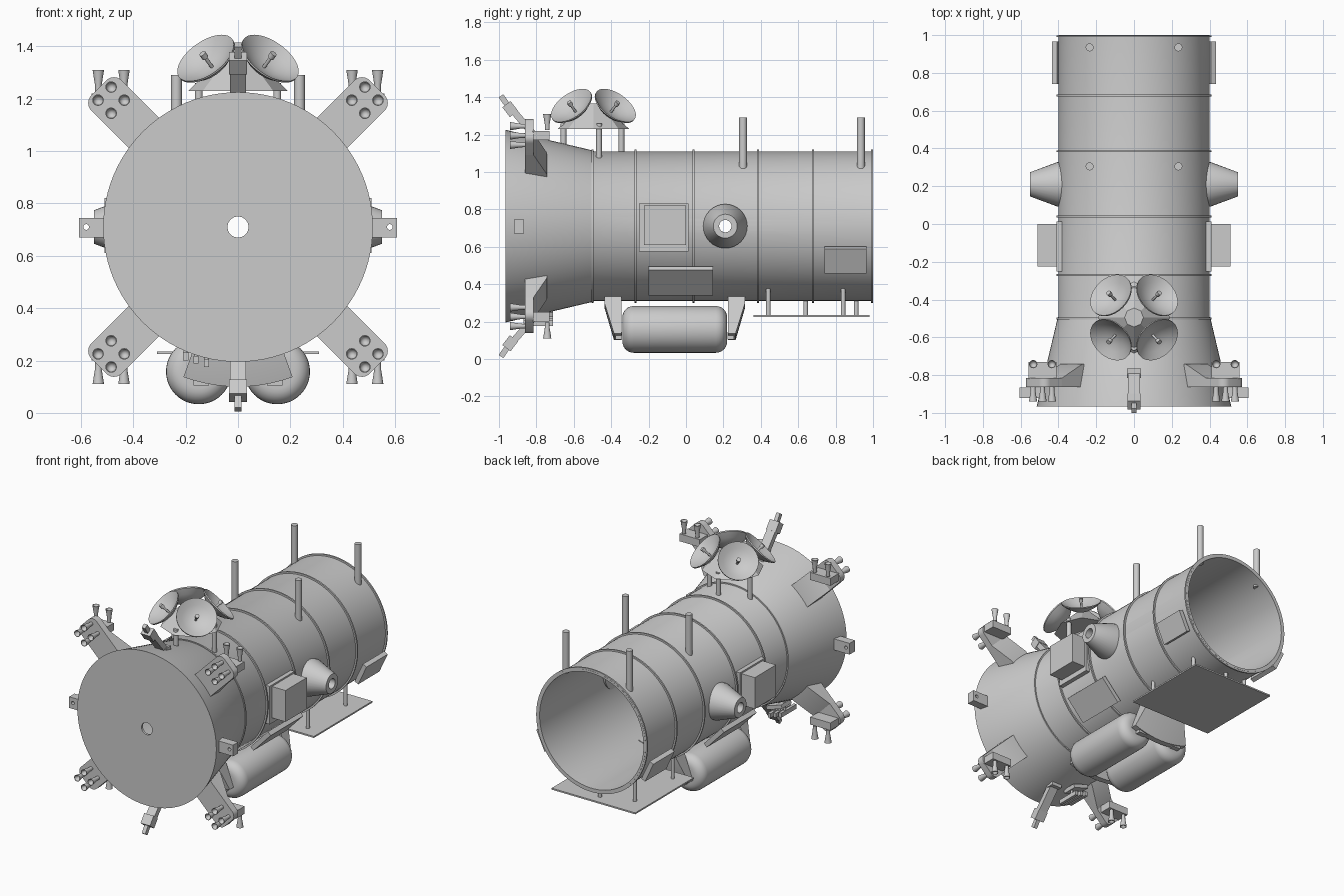
import bpy, bmesh
from math import radians, sin, cos, pi
from mathutils import Matrix, Vector

cube = bpy.data.objects.get("Cube")
if cube:
    bpy.data.objects.remove(cube)

grey = bpy.data.materials.new("plain_grey")
grey.use_nodes = True
grey.diffuse_color = (0.6, 0.6, 0.6, 1)
grey.node_tree.nodes["Principled BSDF"].inputs["Base Color"].default_value = (0.6, 0.6, 0.6, 1)

AXIS = 0.71          # height of the hull axis
parts = []


def finish(name, bm, matrix=Matrix()):
    bmesh.ops.transform(bm, matrix=matrix, verts=bm.verts)
    bmesh.ops.remove_doubles(bm, verts=bm.verts, dist=1e-5)
    bmesh.ops.recalc_face_normals(bm, faces=bm.faces)
    mesh = bpy.data.meshes.new(name)
    bm.to_mesh(mesh)
    bm.free()
    mesh.materials.append(grey)
    ob = bpy.data.objects.new(name, mesh)
    bpy.context.collection.objects.link(ob)
    parts.append(ob)
    return ob


def aim(origin, direction):
    rot = Vector(direction).to_track_quat('Z', 'Y').to_matrix().to_4x4()
    return Matrix.Translation(origin) @ rot


def lathe(name, profile, matrix, seg=32, start=0, sweep=360):
    """Spin a closed (radius, height) outline about local z."""
    bm = bmesh.new()
    turn = Matrix.Rotation(radians(start), 3, 'Z')
    vs = [bm.verts.new(turn @ Vector((r, 0, h))) for r, h in profile]
    face = bm.faces.new(vs)
    full = sweep == 360
    geom = list(face.edges) if full else [face] + list(face.edges) + vs
    if full:
        bm.faces.remove(face)
    bmesh.ops.spin(bm, geom=geom, axis=(0, 0, 1), cent=(0, 0, 0),
                   angle=radians(sweep), steps=seg, use_duplicate=False)
    if full:
        bmesh.ops.remove_doubles(bm, verts=bm.verts, dist=1e-5)
        bmesh.ops.dissolve_degenerate(bm, edges=bm.edges, dist=1e-6)
    return finish(name, bm, matrix)


def rod(name, p0, p1, r0, r1=None, seg=20):
    p0, p1 = Vector(p0), Vector(p1)
    bm = bmesh.new()
    bmesh.ops.create_cone(bm, cap_ends=True, segments=seg, radius1=r0,
                          radius2=r0 if r1 is None else r1, depth=(p1 - p0).length)
    return finish(name, bm, aim((p0 + p1) / 2, p1 - p0))


def box(name, size, matrix):
    bm = bmesh.new()
    bmesh.ops.create_cube(bm, size=1)
    return finish(name, bm, matrix @ Matrix.Diagonal((*size, 1)))


def bar(name, p0, p1, width, thick):
    p0, p1 = Vector(p0), Vector(p1)
    return box(name, (width, thick, (p1 - p0).length), aim((p0 + p1) / 2, p1 - p0))


def prism(name, outline, depth0, depth1, matrix):
    bm = bmesh.new()
    face = bm.faces.new([bm.verts.new((u, v, depth0)) for u, v in outline])
    new = bmesh.ops.extrude_face_region(bm, geom=[face])["geom"]
    bmesh.ops.translate(bm, vec=(0, 0, depth1 - depth0),
                        verts=[g for g in new if isinstance(g, bmesh.types.BMVert)])
    if face.is_valid and all(len(e.link_faces) > 2 for e in face.edges):
        bm.faces.remove(face)
    return finish(name, bm, matrix)


def bore(ob, p0, p1, r):
    """Drill a round hole through a part."""
    cutter = rod("cutter", p0, p1, r, seg=24)
    parts.remove(cutter)
    cutter.hide_render = True
    mod = ob.modifiers.new("bore", 'BOOLEAN')
    mod.operation, mod.object, mod.solver = 'DIFFERENCE', cutter, 'EXACT'
    bpy.context.view_layer.objects.active = ob
    bpy.ops.object.modifier_apply(modifier=mod.name)
    bpy.data.objects.remove(cutter)


def frame(x, y, z, origin=(0, 0, AXIS)):
    m = Matrix((x, y, z)).transposed().to_4x4()
    return Matrix.Translation(origin) @ m


HULL = Matrix.Translation((0, 0, AXIS)) @ Matrix.Rotation(-pi / 2, 4, 'X')

# Hollow hull with flared nose and pierced front wall
hull = lathe("hull", [(.04, -.965), (.515, -.965), (.405, -.5), (.4, -.49), (.4, 1),
                      (.385, 1), (.385, -.5), (.485, -.95), (.04, -.95)], HULL, 96)
bore(hull, (-.7, .21, AXIS), (.7, .21, AXIS), .033)

# Hull seam rings
for y in (-.5, -.27, .04, .385, .68, .994):
    lathe("seam_ring", [(.39, y - .005), (.411, y - .005), (.411, y + .005), (.39, y + .005)], HULL, 96)

for s in (-1, 1):
    # Side ports
    lathe("side_port", [(.033, .37), (.118, .37), (.118, .405), (.064, .55), (.033, .55)],
          aim((0, .21, AXIS), (s, 0, 0)))
    # Side equipment boxes with flanges
    box("side_box", (.16, .225, .21), Matrix.Translation((s * .43, -.113, .715)))
    box("side_box_flange", (.03, .265, .255), Matrix.Translation((s * .395, -.118, .703)))
    # Nose brackets
    bracket = box("nose_bracket", (.137, .055, .075), Matrix.Translation((s * .5385, -.8925, .7075)))
    bore(bracket, (s * .58, -1, AXIS), (s * .58, -.8, AXIS), .011)
    # Flat skin panels, tilted below the horizontal
    for name, tilt, r, y, length, width in (("aft_panel", 25, .43, .853, .225, .146),
                                            ("belly_panel", 43.5, .425, -.028, .345, .186)):
        a = radians(tilt)
        out = Vector((s * cos(a), 0, -sin(a)))
        along = Vector((0, 1, 0))
        box(name, (width, length, .03),
            frame(out.cross(along), along, out, Vector((0, y, AXIS)) + out * r))
    # Tall masts on the upper hull
    for y in (.305, .935):
        rod("mast", (s * .235, y, 1.015), (s * .235, y, 1.29), .021)

# Thruster pods on diagonal arms
ARC = [i * pi / 12 for i in range(7)]
tip = [(.71 + .042 * sin(a), .04 + .042 * cos(a)) for a in ARC]
plate = [(.44, .082)] + tip + [(u, -v) for u, v in reversed(tip)] + [(.44, -.082)]
wedge = [(.4, -.862), (.62, -.862), (.62, -.815), (.47, -.742), (.4, -.742)]
BELL = [(0, 0), (.012, 0), (.013, .03), (.022, .085), (.019, .085), (0, .04)]
FWD = Vector((0, 1, 0))
for sx in (-1, 1):
    for sz in (-1, 1):
        u = Vector((sx, 0, sz)).normalized()
        v = Vector((-sx, 0, sz)).normalized()
        prism("arm_plate", plate, -.862, -.815, frame(u, v, FWD))
        prism("arm_wedge", wedge, -.082, .082, frame(u, FWD, v))
        hub = Vector((sx * .4845, 0, AXIS + sz * .4845))
        box("thruster_block", (.15, .09, .05), Matrix.Translation(hub + FWD * -.775))
        for dx, dz in ((.05, 0), (-.05, 0), (0, .05), (0, -.05)):
            lathe("forward_nozzle", BELL, aim(hub + Vector((dx, -.855, dz)), (0, -1, 0)), 20)
        for dx in (-.049, .049):
            lathe("vertical_nozzle", BELL, aim(hub + Vector((dx, -.742, sz * .03)), (0, 0, sz)), 20)

# Angled probes above and below the nose
for sz in (-1, 1):
    def at(y, h):
        return (0, y, AXIS + sz * h)
    bar("probe_arm", at(-.78, .45), at(-.94, .635), .062, .036)
    bar("probe_head", at(-.92, .6), at(-.96, .652), .07, .055)
    bar("probe_tip", at(-.95, .64), at(-.989, .697), .026, .03)
    box("probe_base", (.075, .05, .05), Matrix.Translation(at(-.79, .465)))

# Cluster of four dishes on a faceted pedestal
rod("dish_pedestal", (0, -.495, 1.23), (0, -.495, 1.365), .19, .05, 8)
for x, y, low in ((.15, -.465, 1.06), (-.15, -.465, 1.06), (0, -.345, 1.1), (0, -.655, 1.12)):
    rod("dish_strut", (x, y, low), (x, y, 1.26), .015)
DISH = [(0, -.055), (.05, -.047), (.09, -.027), (.125, 0), (.125, .008),
        (.088, -.016), (.05, -.033), (0, -.042)]
for sx in (-1, 1):
    for sy in (-1, 1):
        m = aim((sx * .12, -.495 + sy * .115, 1.35), (sx * .5, sy * .5, .7))
        lathe("dish", DISH, m, 40)
        rod("dish_feed", m @ Vector((0, 0, -.045)), m @ Vector((0, 0, .025)), .007)
        rod("dish_feed_tip", m @ Vector((0, 0, .01)), m @ Vector((0, 0, .032)), .013)

# Twin tanks under the belly
cap = [(.065 + .06 * sin(a), .22 + .06 * cos(a)) for a in ARC]
tank = [(0, .28)] + cap + [(r, -h) for r, h in reversed(cap)] + [(0, -.28)]
for s in (-1, 1):
    lathe("tank", tank, aim((s * .15, -.06, .158), (0, 1, 0)), 48)

# Curved tank saddles, fore and aft
saddle = [(.38, .375), (.44, .375), (.61, .325), (.61, .285), (.38, .285)]
for s in (-1, 1):
    lathe("tank_saddle", [(r, -.06 + s * h) for r, h in saddle], HULL, 10, 70, 40)
    for x in (-.14, .14):
        box("saddle_foot", (.06, .035, .04), Matrix.Translation((x, -.06 + s * .3, .125)))

# Belly antenna plate on posts
box("belly_plate", (.62, .62, .01), Matrix.Translation((0, .67, .23)))
for x, y, top in ((.21, .44, .38), (-.21, .44, .38), (.21, .84, .38), (-.21, .84, .38),
                  (0, .64, .32), (0, .91, .32)):
    rod("plate_post", (x, y, .23), (x, y, top), .012)

# Small sensor group under the nose
box("sensor_base", (.12, .1, .025), Matrix.Translation((-.155, -.76, .255))
    @ Matrix.Rotation(radians(18), 4, 'Y'))
for i in range(3):
    x = -.2 + i * .04
    box("sensor", (.02, .16, .03), Matrix.Translation((x, -.79, .215 - i * .012)))
    rod("sensor_post", (x, -.76, .2), (x, -.76, .29), .008, seg=12)

# Smooth round surfaces, keep hard edges
bpy.ops.object.select_all(action='DESELECT')
for ob in parts:
    ob.select_set(True)
bpy.context.view_layer.objects.active = hull
bpy.ops.object.shade_smooth_by_angle(angle=radians(32))
